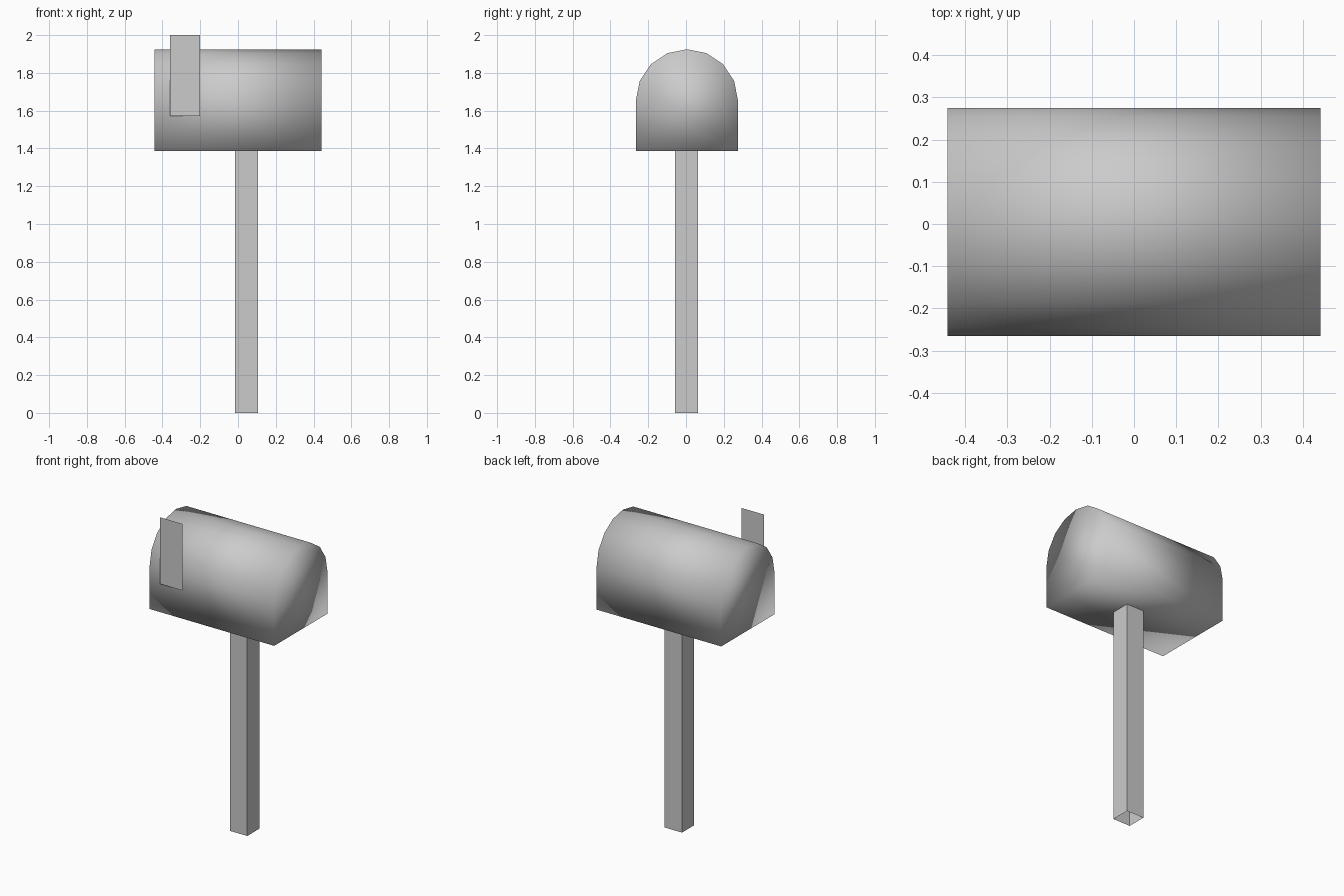
import bpy
import bmesh
from math import cos, sin, pi

cube = bpy.data.objects.get("Cube")
if cube:
    bpy.data.objects.remove(cube, do_unlink=True)

grey = bpy.data.materials.new("plain grey")
grey.use_nodes = True
GREY = (0.6, 0.6, 0.6, 1)
grey.diffuse_color = GREY
grey.node_tree.nodes["Principled BSDF"].inputs["Base Color"].default_value = GREY


def add_object(name, bm, smooth=False):
    for face in bm.faces:
        face.smooth = smooth
    mesh = bpy.data.meshes.new(name)
    bm.to_mesh(mesh)
    bm.free()
    mesh.materials.append(grey)
    obj = bpy.data.objects.new(name, mesh)
    bpy.context.collection.objects.link(obj)
    return obj


def extrude_profile(points, direction, caps):
    """Sweep a closed outline along a vector, with or without end faces."""
    bm = bmesh.new()
    start = [bm.verts.new(p) for p in points]
    end = [bm.verts.new([a + d for a, d in zip(p, direction)]) for p in points]
    for i in range(len(points)):
        j = (i + 1) % len(points)
        bm.faces.new((start[i], start[j], end[j], end[i]))
    if caps:
        bm.faces.new(start[::-1])
        bm.faces.new(end)
    bm.normal_update()
    return bm


CENTRE_Y = 0.005
BOX_BOTTOM = 1.387

# Mailbox body: flat bottom, straight sides and an eight-sided half-round top
radius, spring, half_length, segments = 0.27, 1.655, 0.442, 8
outline = [(-half_length, CENTRE_Y - radius, BOX_BOTTOM),
           (-half_length, CENTRE_Y + radius, BOX_BOTTOM)]
for i in range(segments + 1):
    a = pi * i / segments
    outline.append((-half_length, CENTRE_Y + radius * cos(a), spring + radius * sin(a)))
body = extrude_profile(outline, (2 * half_length, 0, 0), True)
bmesh.ops.recalc_face_normals(body, faces=body.faces)
add_object("mailbox_body", body, smooth=True)

# Post: square tube with open ends
post_x, half = 0.045, 0.0615
corners = [(post_x + sx * half, CENTRE_Y - 0.002 + sy * half, 0)
           for sx, sy in ((-1, -1), (1, -1), (1, 1), (-1, 1))]
add_object("post", extrude_profile(corners, (0, 0, BOX_BOTTOM), False))

# Flag: single flat plate just in front of the body
flag = bmesh.new()
flag.faces.new([flag.verts.new((x, -0.275, z)) for x, z in
                ((-0.36, 1.573), (-0.2, 1.573), (-0.2, 2.0), (-0.36, 2.0))])
add_object("flag", flag)
